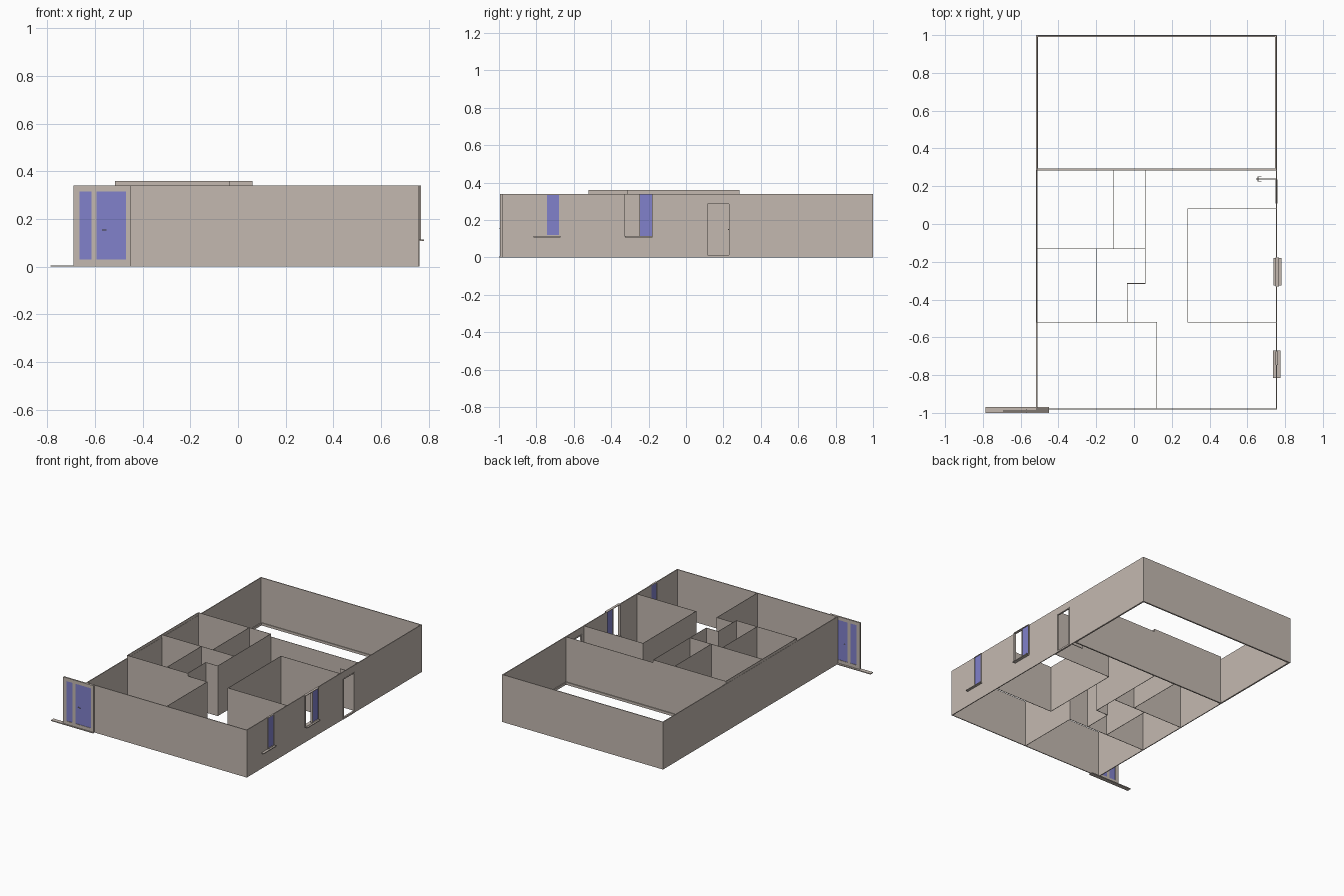
import bpy, bmesh
from mathutils import Vector

def mat(name, c):
    m = bpy.data.materials.new(name)
    m.diffuse_color = (*c, 1)
    return m

PLASTER = mat("plaster", (0.55, 0.485, 0.435))
GLASS = mat("blue_glass", (0.22, 0.22, 0.60))

def boxes(name, items, m=PLASTER):
    """One object made of boxes given as (x0, x1, y0, y1, z0, z1)."""
    bm = bmesh.new()
    for x0, x1, y0, y1, z0, z1 in items:
        vs = bmesh.ops.create_cube(bm, size=1)["verts"]
        for v in vs:
            v.co = Vector((x0 + (v.co.x + .5) * (x1 - x0),
                           y0 + (v.co.y + .5) * (y1 - y0),
                           z0 + (v.co.z + .5) * (z1 - z0)))
    me = bpy.data.meshes.new(name)
    bm.to_mesh(me)
    bm.free()
    me.materials.append(m)
    ob = bpy.data.objects.new(name, me)
    bpy.context.collection.objects.link(ob)
    return ob

def wall(name, x0, y0, x1, y1, h, t=0.003):
    """Straight thin wall centred on the line between two plan points."""
    return boxes(name, [(min(x0, x1) - t/2, max(x0, x1) + t/2,
                         min(y0, y1) - t/2, max(y0, y1) + t/2, 0, h)])

L, R, F, B, H, T = -0.515, 0.755, -0.98, 0.997, 0.34, 0.006
MID = 0.285

# outer shell
wall("front_wall", L, F, R, F, H, T)
wall("back_wall", L, B, R, B, H, T)
wall("left_wall", L, F, L, B, H, T)

# right wall, split around its openings (y0, y1, z0, z1)
openings = [(-0.745, -0.68, 0.115, 0.335), (-0.325, -0.18, 0.115, 0.338), (0.115, 0.23, 0.0, 0.285)]
parts, y = [], F
for a, b, z0, z1 in openings:
    parts.append((R - T/2, R + T/2, y, a, 0, H))
    if z0 > 0:
        parts.append((R - T/2, R + T/2, a, b, 0, z0))
    parts.append((R - T/2, R + T/2, a, b, z1, H))
    y = b
parts.append((R - T/2, R + T/2, y, B, 0, H))
boxes("right_wall", parts)

# full height partitions
for i, (x0, y0, x1, y1) in enumerate([
        (L, MID, R, MID), (0.285, -0.52, 0.285, 0.08), (0.285, 0.08, R, 0.08),
        (0.285, -0.52, R, -0.52), (0.12, F, 0.12, -0.52), (-0.035, -0.52, 0.12, -0.52)]):
    wall(f"partition_{i}", x0, y0, x1, y1, H)

# slightly taller walls round the small rooms
for i, (x0, y0, x1, y1) in enumerate([
        (L, -0.52, L, MID), (L, MID, 0.06, MID), (L, -0.52, -0.035, -0.52),
        (L, -0.13, 0.06, -0.13), (-0.11, -0.13, -0.11, MID), (0.06, -0.315, 0.06, MID),
        (-0.2, -0.52, -0.2, -0.13), (-0.035, -0.52, -0.035, -0.315), (-0.035, -0.315, 0.06, -0.315)]):
    wall(f"small_room_wall_{i}", x0, y0, x1, y1, 0.36)

# skirting in the large back room
s = 0.008
boxes("skirting", [(L, R, MID, MID + s, 0, 0.018), (L, R, B - s, B, 0, 0.018),
                   (L, L + s, MID, B, 0, 0.018), (R - s, R, MID, B, 0, 0.018)])

# windows in the right wall: sill, frame and glass
def frame_x(name, x0, x1, y0, y1, z0, z1, w):
    boxes(name, [(x0, x1, y0, y0 + w, z0, z1), (x0, x1, y1 - w, y1, z0, z1),
                 (x0, x1, y0, y1, z0, z0 + w), (x0, x1, y0, y1, z1 - w, z1)])

boxes("window_sill_a", [(0.735, 0.775, -0.815, -0.67, 0.108, 0.114)])
boxes("window_sill_b", [(0.738, 0.78, -0.325, -0.18, 0.108, 0.114)])
frame_x("window_frame_a", 0.75, 0.762, -0.747, -0.675, 0.114, 0.34, 0.005)
frame_x("window_frame_b", 0.75, 0.768, -0.33, -0.178, 0.112, 0.34, 0.004)
boxes("window_mullion_b", [(0.75, 0.766, -0.252, -0.246, 0.114, 0.338)])
boxes("window_glass_a", [(0.754, 0.758, -0.742, -0.68, 0.119, 0.335)], GLASS)
boxes("window_glass_b", [(0.757, 0.761, -0.246, -0.182, 0.116, 0.336)], GLASS)

# side door standing open, with jambs and handle
boxes("side_door_jambs", [(0.748, 0.76, 0.109, 0.115, 0, 0.29), (0.748, 0.76, 0.23, 0.236, 0, 0.29),
                          (0.748, 0.76, 0.109, 0.236, 0.285, 0.291), (0.748, 0.76, 0.109, 0.236, 0, 0.012)])
boxes("side_door_leaf", [(0.645, 0.752, 0.236, 0.241, 0.013, 0.285)])
boxes("side_door_handle", [(0.654, 0.658, 0.224, 0.252, 0.148, 0.153), (0.656, 0.675, 0.224, 0.227, 0.148, 0.153),
                           (0.656, 0.675, 0.249, 0.252, 0.148, 0.153)])

# front entrance: frame, sidelight, glazed door, handle and long threshold
y0, y1 = -0.995, -0.984
boxes("entrance_frame", [(-0.69, -0.665, y0, y1, 0.006, 0.34), (-0.615, -0.593, y0, y1, 0.006, 0.34),
                         (-0.47, -0.45, y0, y1, 0.006, 0.34), (-0.69, -0.45, y0, y1, 0.006, 0.03),
                         (-0.69, -0.45, y0, y1, 0.316, 0.34)])
boxes("entrance_glass", [(-0.665, -0.615, -0.992, -0.987, 0.03, 0.316),
                         (-0.593, -0.47, -0.992, -0.987, 0.03, 0.316)], GLASS)
boxes("entrance_handle", [(-0.57, -0.552, -1.0, -0.997, 0.151, 0.155),
                          (-0.57, -0.566, -0.998, -0.98, 0.151, 0.155)])
boxes("threshold", [(-0.785, -0.45, -1.0, -0.97, 0, 0.006)])
